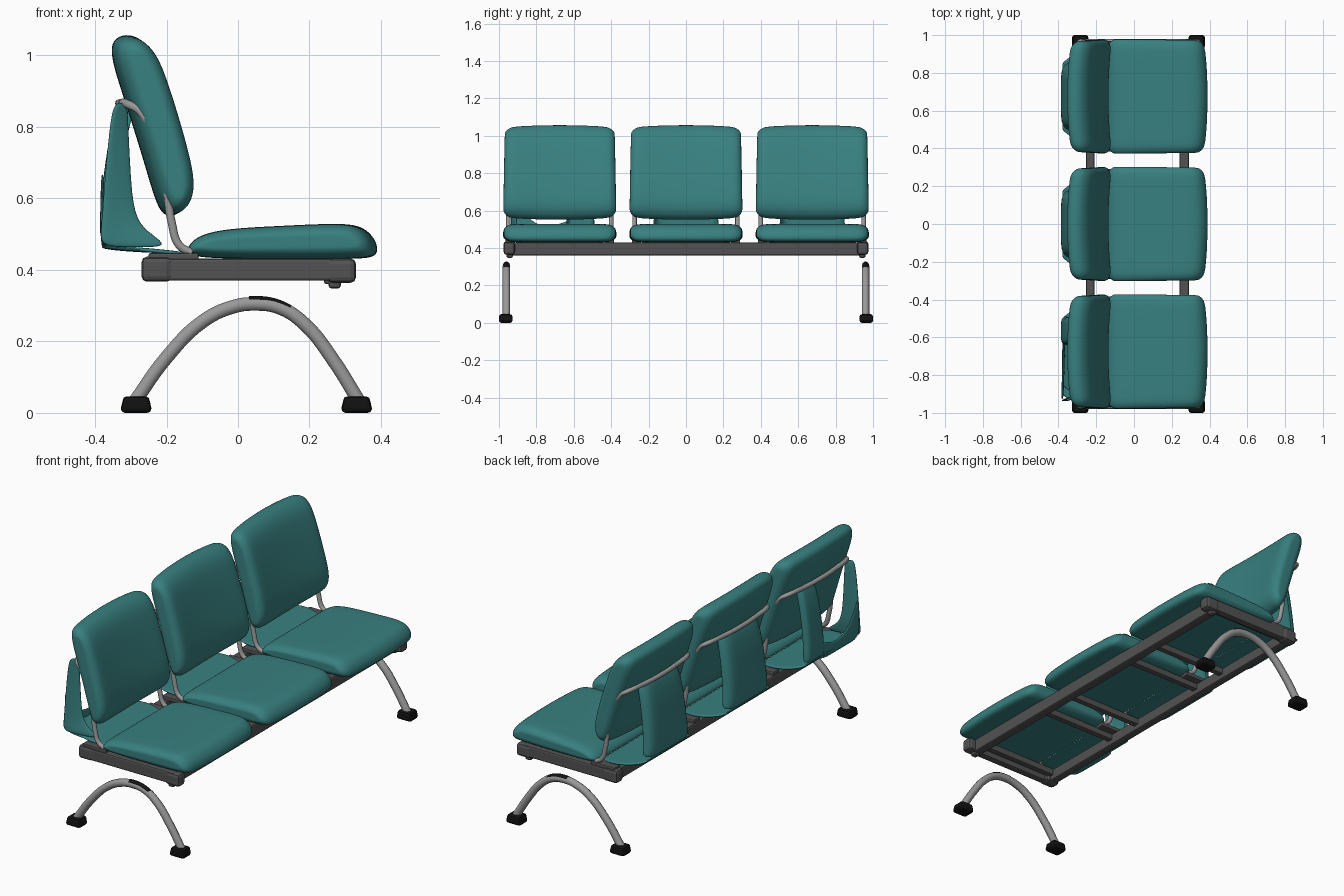
import bpy, bmesh, math
from mathutils import Vector

if "Cube" in bpy.data.objects:
    bpy.data.objects.remove(bpy.data.objects["Cube"])


def material(name, rgb):
    m = bpy.data.materials.new(name)
    m.diffuse_color = (*rgb, 1)
    m.use_nodes = True
    m.node_tree.nodes["Principled BSDF"].inputs["Base Color"].default_value = m.diffuse_color
    return m


TEAL = material("teal upholstery", (0.040, 0.215, 0.215))
STEEL = material("grey steel tube", (0.32, 0.32, 0.32))
DARK = material("dark grey frame", (0.085, 0.085, 0.085))
BLACK = material("black rubber", (0.006, 0.006, 0.006))


def finish(name, bm, mat, angle=None):
    bmesh.ops.recalc_face_normals(bm, faces=bm.faces)
    me = bpy.data.meshes.new(name)
    bm.to_mesh(me)
    bm.free()
    ob = bpy.data.objects.new(name, me)
    bpy.context.collection.objects.link(ob)
    me.materials.append(mat)
    if angle is None:
        me.shade_smooth()
    return ob


def subdivide(ob, levels):
    ob.modifiers.new("smooth", 'SUBSURF').levels = levels
    ob.modifiers["smooth"].render_levels = levels


def box(name, x, y, z, mat, bevel=0.008):
    """Bevelled box from (min, max) pairs."""
    bm = bmesh.new()
    bmesh.ops.create_cube(bm, size=1)
    for v in bm.verts:
        v.co = Vector([(r[0] + r[1]) / 2 + c * (r[1] - r[0]) for r, c in zip((x, y, z), v.co)])
    bmesh.ops.bevel(bm, geom=bm.edges[:], offset=bevel, segments=2, profile=0.5, affect='EDGES')
    return finish(name, bm, mat, 0)


def tube(name, pts, radius, mat):
    """Round tube through the points."""
    cu = bpy.data.curves.new(name, 'CURVE')
    cu.dimensions = '3D'
    cu.bevel_depth, cu.bevel_resolution, cu.resolution_u = radius, 3, 6
    cu.use_fill_caps = True
    sp = cu.splines.new('BEZIER')
    sp.bezier_points.add(len(pts) - 1)
    for bp, p in zip(sp.bezier_points, pts):
        bp.co = p
        bp.handle_left_type = bp.handle_right_type = 'AUTO'
    cu.materials.append(mat)
    ob = bpy.data.objects.new(name, cu)
    bpy.context.collection.objects.link(ob)
    bpy.ops.object.select_all(action='DESELECT')
    ob.select_set(True)
    bpy.context.view_layer.objects.active = ob
    bpy.ops.object.convert(target='MESH')
    return ob


def pad(name, profile, axis, half, cy, r_len, r_thick, warp):
    """Pillow: side profile (x, z) swept along y with rounded ends."""
    u = Vector(axis).normalized()
    w = Vector((-u.y, u.x))
    P = [Vector(p) for p in profile]
    lo = Vector((min(p.dot(u) for p in P), min(p.dot(w) for p in P)))
    hi = Vector((max(p.dot(u) for p in P), max(p.dot(w) for p in P)))
    mid, size = (lo + hi) / 2, hi - lo
    r = 0.055
    ends = [(half - r + r * math.sin(math.radians(a)), 1 - math.cos(math.radians(a)))
            for a in (0, 30, 55, 75, 90)]
    secs = [(-v, k) for v, k in reversed(ends)]
    secs += [(half * t, 0) for t in (-0.5, 0, 0.5)] + ends
    bm = bmesh.new()
    rings = []
    for v, k in secs:
        su, sw = 1 - 2 * r_len * k / size.x, 1 - 2 * r_thick * k / size.y
        ring = []
        for p in P:
            q = u * (mid.x + (p.dot(u) - mid.x) * su) + w * (mid.y + (p.dot(w) - mid.y) * sw)
            ring.append(bm.verts.new(warp(q.x, v, q.y, v / half) + Vector((0, cy, 0))))
        rings.append(ring)
    n = len(P)
    for a, b in zip(rings, rings[1:]):
        for i in range(n):
            bm.faces.new((a[i], a[(i + 1) % n], b[(i + 1) % n], b[i]))
    bm.faces.new(rings[0])
    bm.faces.new(rings[-1])
    subdivide(finish(name, bm, TEAL), 2)


def sheet(name, rows, thick=0.012):
    """Thin smooth shell through a grid of points."""
    bm = bmesh.new()
    g = [[bm.verts.new(p) for p in row] for row in rows]
    for a, b in zip(g, g[1:]):
        for i in range(len(a) - 1):
            bm.faces.new((a[i], a[i + 1], b[i + 1], b[i]))
    ob = finish(name, bm, TEAL)
    so = ob.modifiers.new("thickness", 'SOLIDIFY')
    so.thickness, so.offset = thick, 0
    subdivide(ob, 2)


SEAT = [(-0.145, 0.445), (-0.14, 0.468), (-0.11, 0.498), (-0.03, 0.516), (0.12, 0.523), (0.28, 0.531),
        (0.345, 0.525), (0.38, 0.495), (0.394, 0.462), (0.388, 0.436), (0.34, 0.43), (0.12, 0.43), (-0.1, 0.432)]
BACK = [(-0.355, 1.03), (-0.335, 1.056), (-0.29, 1.062), (-0.245, 1.025), (-0.215, 0.96), (-0.178, 0.84),
        (-0.145, 0.72), (-0.13, 0.64), (-0.138, 0.585), (-0.165, 0.553), (-0.2, 0.547), (-0.225, 0.575),
        (-0.26, 0.70), (-0.31, 0.86), (-0.347, 0.97)]


def seat_warp(x, y, z, t):
    # bowed front edge, shallow dish
    return Vector((x - 0.02 * t * t * max(0, x / 0.39), y * (1 - 0.04 * max(0, x)), z))


def back_warp(x, y, z, t):
    # concave across the width, arched top and bottom, narrower at the top
    h = (z - 0.8) / 0.25
    return Vector((x + 0.022 * t * t - 0.004, y * (0.985 - 0.015 * h), z - 0.012 * t * t * h))


# (x, z, half width) down the moulded rear cover
FLOOR = [(-0.13, 0.442, 0.23), (-0.2, 0.45, 0.26), (-0.28, 0.458, 0.26), (-0.35, 0.46, 0.20), (-0.38, 0.485, 0.18)]
RISE = [(-0.38, 0.485, 0.18), (-0.382, 0.55, 0.17), (-0.37, 0.67, 0.165), (-0.35, 0.80, 0.16), (-0.325, 0.868, 0.15)]


def cover(name, path, cy, width=1.0, wrap=0.0):
    sheet(name, [[(x + (wrap if abs(t) == 1 else 0), cy + t * h * width, z)
                  for t in (-1, -0.9, -0.4, 0, 0.4, 0.9, 1)] for x, z, h in path])


for n, cy in enumerate((-0.675, 0.0, 0.675), 1):
    # cushions
    pad(f"seat_{n}", SEAT, (1, 0.02), 0.303, cy, 0.045, 0.036, seat_warp)
    pad(f"backrest_{n}", BACK, (-0.26, 0.966), 0.303, cy, 0.045, 0.045, back_warp)
    # bent tube carrying the backrest
    side = [(-0.13, 0.447), (-0.165, 0.47), (-0.185, 0.53), (-0.205, 0.66), (-0.24, 0.78), (-0.275, 0.845)]
    pts = [(x, cy - 0.275, z) for x, z in side]
    pts += [(-0.305, cy - 0.255, 0.862), (-0.325, cy - 0.13, 0.865), (-0.332, cy, 0.866),
            (-0.325, cy + 0.13, 0.865), (-0.305, cy + 0.255, 0.862)]
    pts += [(x, cy + 0.275, z) for x, z in reversed(side)]
    tube(f"backrest_tube_{n}", pts, 0.012, STEEL)
    for s in (-1, 1):
        y = cy + s * 0.265
        box(f"tube_bracket_{n}_{s}", (-0.25, -0.11), (y - 0.025, y + 0.025), (0.425, 0.447), DARK, 0.005)
        # seat cross bar
        y = cy + s * 0.235
        box(f"cross_bar_{n}_{s}", (-0.23, 0.26), (y - 0.016, y + 0.016), (0.395, 0.43), DARK, 0.004)
    # rear cover
    cover(f"rear_cover_floor_{n}", FLOOR, cy)
    if n > 1:
        cover(f"rear_cover_panel_{n}", RISE, cy, 1.0, 0.045)

# first seat: cover torn into a strip, a low sling and an end flap
cover("rear_cover_strip", RISE, -0.565, 0.42, 0.03)
tops = [(-0.62, 0.56), (-0.70, 0.515), (-0.79, 0.52), (-0.87, 0.58), (-0.93, 0.72)]
sheet("rear_cover_sling", [[(-0.37 - 0.01 * i / 4, y, 0.46 + (top - 0.46) * k) for i, (y, top) in enumerate(tops)]
                           for k in (0, 0.5, 1)])
flap = [(0.868, -0.345, -0.31), (0.82, -0.358, -0.307), (0.68, -0.372, -0.30), (0.55, -0.382, -0.29),
        (0.505, -0.387, -0.25), (0.462, -0.387, -0.18)]
sheet("rear_cover_flap", [[(a + (b - a) * k, -0.935 + 0.03 * k, z) for k in (0, 0.5, 1)] for z, a, b in flap])
sheet("rear_cover_base", [[(x, y, z) for y in (-0.93, -0.85, -0.7, -0.6)]
                          for x, z in ((-0.2, 0.452), (-0.29, 0.456), (-0.385, 0.464))])

# main frame: two long rails and the end beams
box("rear_rail", (-0.255, -0.21), (-0.96, 0.96), (0.37, 0.43), DARK)
box("front_rail", (0.24, 0.29), (-0.96, 0.96), (0.36, 0.43), DARK)
ARCH = [(-0.29, 0.03), (-0.2, 0.155), (-0.1, 0.255), (-0.02, 0.295), (0.05, 0.305),
        (0.12, 0.293), (0.19, 0.245), (0.265, 0.15), (0.34, 0.03)]
for s, end in ((-1, "left"), (1, "right")):
    def span(a, b):
        return tuple(sorted((s * a, s * b)))
    box(f"end_beam_{end}", (-0.24, 0.30), span(0.93, 0.97), (0.37, 0.432), DARK)
    box(f"rear_cap_{end}", (-0.27, -0.185), span(0.915, 0.975), (0.367, 0.437), DARK, 0.015)
    box(f"front_cap_{end}", (0.25, 0.33), span(0.915, 0.975), (0.364, 0.432), DARK, 0.015)
    box(f"frame_knob_{end}", (0.253, 0.288), span(0.925, 0.96), (0.348, 0.375), DARK, 0.009)
    # arched leg, mounting patch on its crown, rubber feet
    y = s * 0.96
    tube(f"arched_leg_{end}", [(x, y, z) for x, z in ARCH], 0.020, STEEL)
    tube(f"leg_mount_patch_{end}", [(0.03, y, 0.309), (0.08, y, 0.3075), (0.125, y, 0.294), (0.16, y, 0.272)],
         0.0185, BLACK)
    for x in (-0.285, 0.332):
        foot = box(f"foot_{end}_{'rear' if x < 0 else 'front'}", (x - 0.043, x + 0.043), span(0.928, 1.0),
                   (0, 0.046), BLACK, 0.012)
        for v in foot.data.vertices:   # taper toward the top
            if v.co.z > 0.03:
                v.co.x += (x - v.co.x) * 0.12
